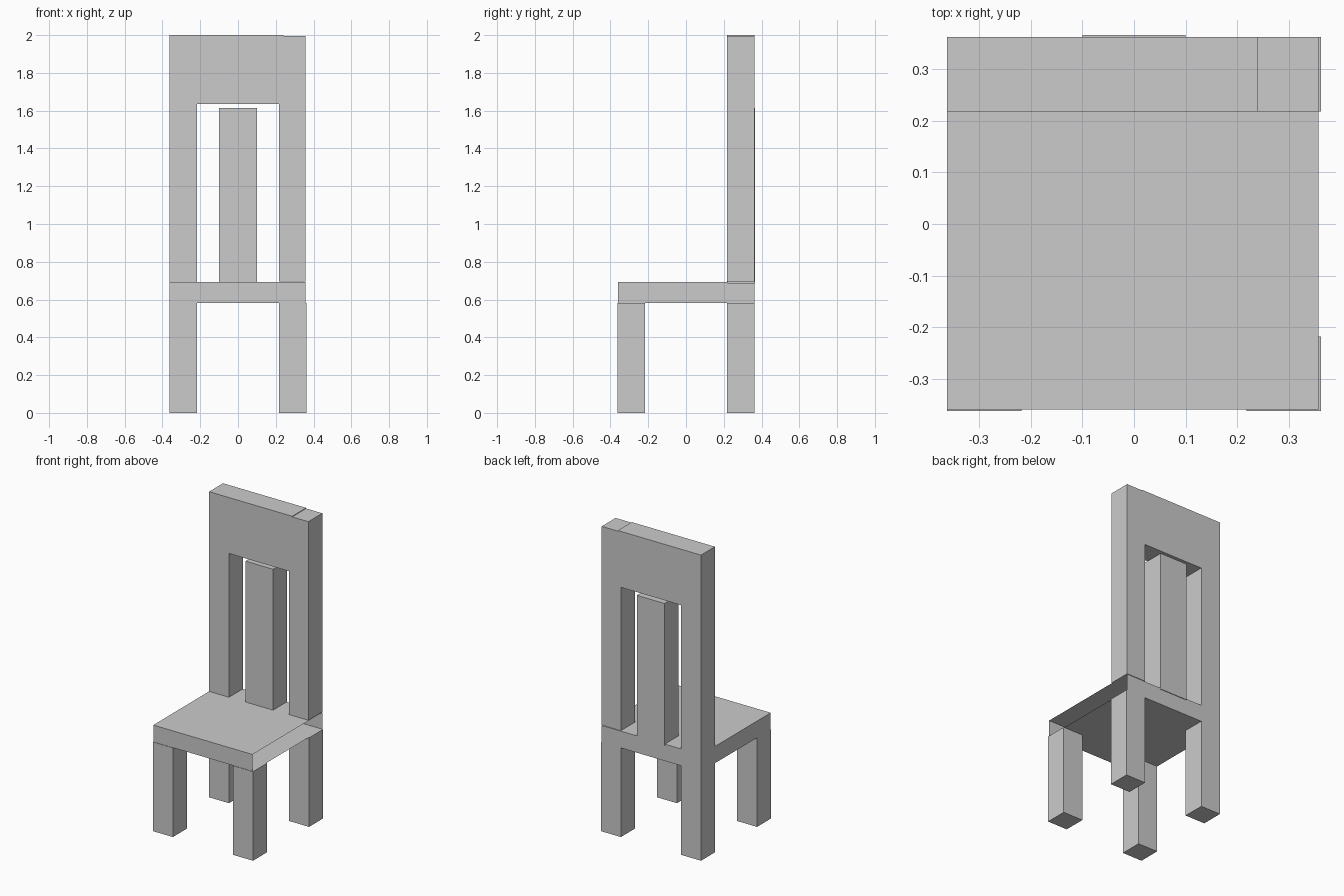
import bpy
import bmesh

cube = bpy.data.objects.get("Cube")
if cube:
    bpy.data.objects.remove(cube, do_unlink=True)

grey = bpy.data.materials.new("plain grey")
grey.use_nodes = True
colour = (0.6, 0.6, 0.6, 1)
grey.diffuse_color = colour
grey.node_tree.nodes["Principled BSDF"].inputs["Base Color"].default_value = colour


def box(name, xs, ys, zs, open_right=False):
    """Add a box spanning the given ranges, optionally without its +x face."""
    bm = bmesh.new()
    bmesh.ops.create_cube(bm, size=1)
    for v in bm.verts:
        v.co = [r[0] if c < 0 else r[1] for c, r in zip(v.co, (xs, ys, zs))]
    bm.normal_update()
    if open_right:
        side = [f for f in bm.faces if f.normal.x > 0.9]
        bmesh.ops.delete(bm, geom=side, context="FACES_ONLY")
    mesh = bpy.data.meshes.new(name)
    bm.to_mesh(mesh)
    bm.free()
    mesh.materials.append(grey)
    obj = bpy.data.objects.new(name, mesh)
    bpy.context.collection.objects.link(obj)
    return obj


OUT, INNER = 0.362, 0.218
SEAT_LOW, SEAT_TOP, RAIL_LOW, TOP = 0.583, 0.693, 1.634, 2.0
right_x, left_x = (-OUT, -INNER), (INNER, OUT)
front_y, back_y = (-OUT, -INNER), (INNER, OUT)

# Four legs
for side, xs in (("right", right_x), ("left", left_x)):
    for end, ys in (("front", front_y), ("back", back_y)):
        box(f"{end}_{side}_leg", xs, ys, (0, SEAT_LOW))

# Seat slab, open on its +x side
box("seat", (-OUT, 0.357), (-0.359, OUT), (SEAT_LOW, SEAT_TOP), open_right=True)

# Backrest: two posts, a deep top rail and a central slat
box("right_back_post", right_x, back_y, (SEAT_TOP, TOP))
box("left_back_post", (INNER, 0.357), back_y, (SEAT_TOP + 0.003, TOP - 0.004))
box("top_rail", (-OUT, 0.24), back_y, (RAIL_LOW, TOP))
box("back_slat", (-0.1, 0.1), (0.22, 0.366), (0.685, 1.615))
